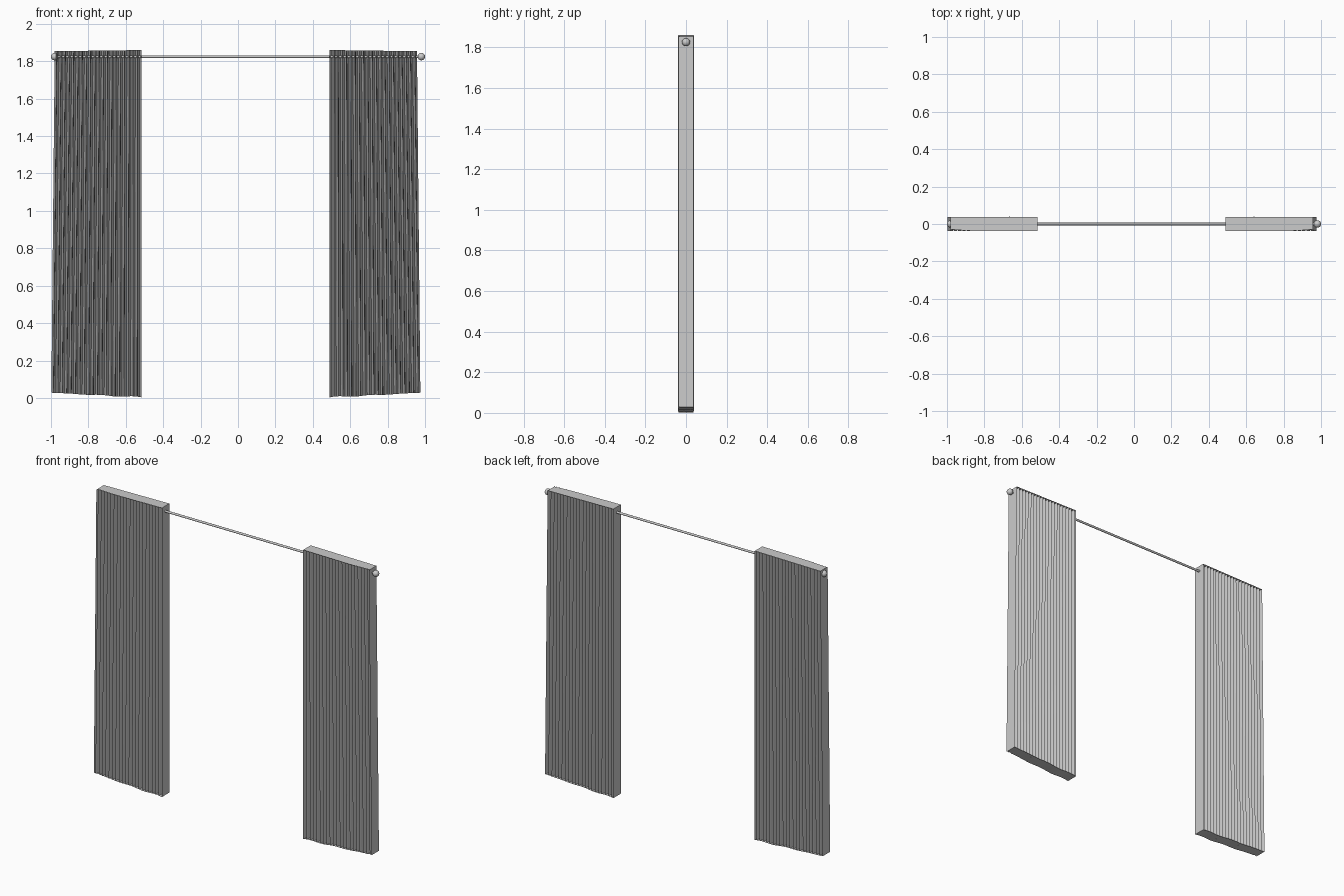
import bpy, bmesh, math, random

if "Cube" in bpy.data.objects:
    bpy.data.objects.remove(bpy.data.objects["Cube"])

FOLDS = 20      # full waves across one panel
STEPS = 8       # segments per wave
ROWS = 6        # vertical segments
DEPTH = 0.038


def finish(name, bm):
    mesh = bpy.data.meshes.new(name)
    bm.to_mesh(mesh)
    bm.free()
    ob = bpy.data.objects.new(name, mesh)
    bpy.context.collection.objects.link(ob)
    return ob


def curtain(name, inner, outer_top, outer_bottom):
    random.seed(4)
    bm = bmesh.new()
    n = FOLDS * STEPS + STEPS // 2
    wobble = [random.uniform(-0.003, 0.003) for _ in range(FOLDS + 2)]

    def hem(t):
        return 0.003 + 0.025 * t + 0.004 * math.sin(t * 17) * (1 - t)

    def place(t, y, v):
        # v runs 0 at the hem to 1 at the heading
        outer = outer_bottom + (outer_top - outer_bottom) * v
        z0 = max(0.0, hem(t))
        z1 = 1.86 - 0.006 * t
        return bm.verts.new((inner + (outer - inner) * t, y, z0 + (z1 - z0) * v))

    # deeply pleated cloth
    cols = []
    for i in range(n + 1):
        t = i / n
        y = -DEPTH * math.cos(i / STEPS * math.tau)
        y *= 1 + wobble[i // STEPS] * 10 * math.sin(math.pi * t)
        cols.append([place(t, y, r / ROWS) for r in range(ROWS + 1)])
    for a, b in zip(cols, cols[1:]):
        for r in range(ROWS):
            bm.faces.new((a[r], b[r], b[r + 1], a[r + 1]))

    # closing strips along heading and hem
    for v in (0, 1):
        prev = None
        for k in range(2 * FOLDS + 2):
            t = k / (2 * FOLDS + 1)
            d = DEPTH * (1 - 0.25 * max(0, (t - 0.6) / 0.4) ** 2)
            pair = [place(t, -d, v), place(t, DEPTH, v)]
            if prev:
                bm.faces.new((prev[0], pair[0], pair[1], prev[1]))
            prev = pair

    # flat side returns
    for t in (0, 1):
        a = [place(t, -DEPTH, v) for v in (0, 1)]
        b = [place(t, DEPTH, v) for v in (0, 1)]
        bm.faces.new((a[0], b[0], b[1], a[1]))
    bmesh.ops.recalc_face_normals(bm, faces=bm.faces)
    return finish(name, bm)


curtain("left_curtain", -0.515, -0.98, -0.998)
curtain("right_curtain", 0.49, 0.957, 0.975)

# rod with ball finials
bpy.ops.mesh.primitive_cylinder_add(vertices=16, radius=0.007, depth=1.95,
                                    location=(0, 0, 1.825), rotation=(0, math.pi / 2, 0))
bpy.context.object.name = "curtain_rod"
bpy.ops.object.shade_smooth_by_angle()
for side, x in (("left", -0.98), ("right", 0.98)):
    bpy.ops.mesh.primitive_uv_sphere_add(segments=20, ring_count=12, radius=0.02,
                                         location=(x, 0, 1.825))
    bpy.context.object.name = side + "_finial"
    bpy.ops.object.shade_smooth_by_angle()
